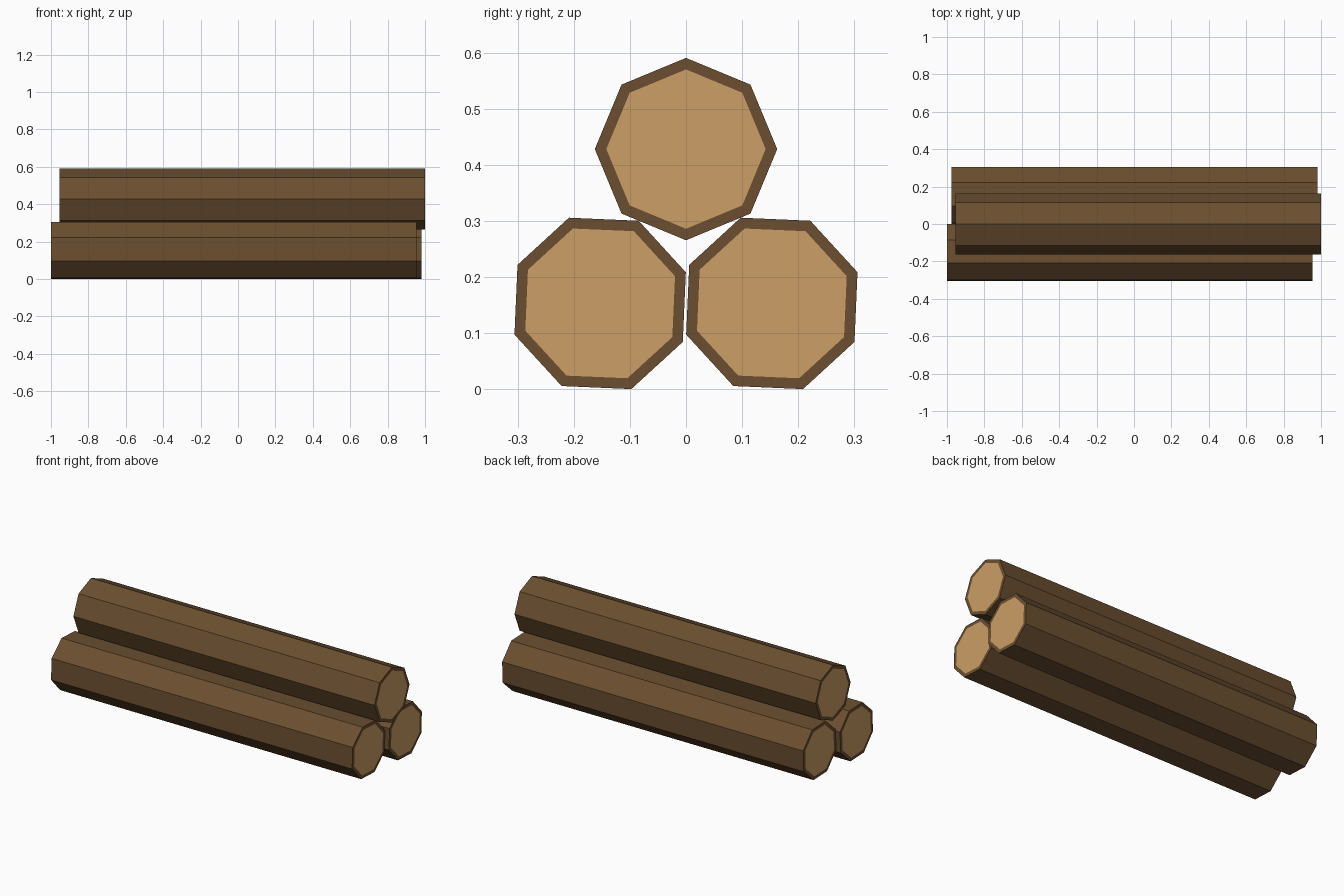
import bpy, bmesh
from math import cos, sin, radians, tau

if "Cube" in bpy.data.objects:
    bpy.data.objects.remove(bpy.data.objects["Cube"])


def material(name, color):
    m = bpy.data.materials.new(name)
    m.diffuse_color = (*color, 1)
    m.use_nodes = True
    m.node_tree.nodes["Principled BSDF"].inputs["Base Color"].default_value = m.diffuse_color
    return m


bark = material("bark", (0.147, 0.078, 0.030))
cut_wood = material("cut_wood", (0.604, 0.342, 0.133))

SIDES, RADIUS, CORE, LENGTH = 8, 0.1625, 0.142, 1.955


def log(name, x0, y, z, turn):
    """Octagonal log along x, with a bark rim around the sawn face at each end."""
    bm = bmesh.new()

    def ring(x, r):
        return [bm.verts.new((x, y + r * cos(radians(turn) + tau * i / SIDES),
                              z + r * sin(radians(turn) + tau * i / SIDES)))
                for i in range(SIDES)]

    x1 = x0 + LENGTH
    rings = [ring(x0, CORE), ring(x0, RADIUS), ring(x1, RADIUS), ring(x1, CORE)]
    # bark: end rims and long sides
    for a, b in zip(rings, rings[1:]):
        for i in range(SIDES):
            j = (i + 1) % SIDES
            bm.faces.new((a[i], a[j], b[j], b[i]))
    # sawn faces
    for r in (rings[0], rings[-1]):
        bm.faces.new(r).material_index = 1
    bmesh.ops.recalc_face_normals(bm, faces=bm.faces)
    mesh = bpy.data.meshes.new(name)
    bm.to_mesh(mesh)
    bm.free()
    mesh.materials.append(bark)
    mesh.materials.append(cut_wood)
    bpy.context.collection.objects.link(bpy.data.objects.new(name, mesh))


# two logs side by side, one resting on top, ends staggered
log("front_log", -1.0, -0.153, 0.153, 20)
log("back_log", -0.975, 0.153, 0.153, 20)
log("top_log", -0.955, 0.0, 0.428, 0)
